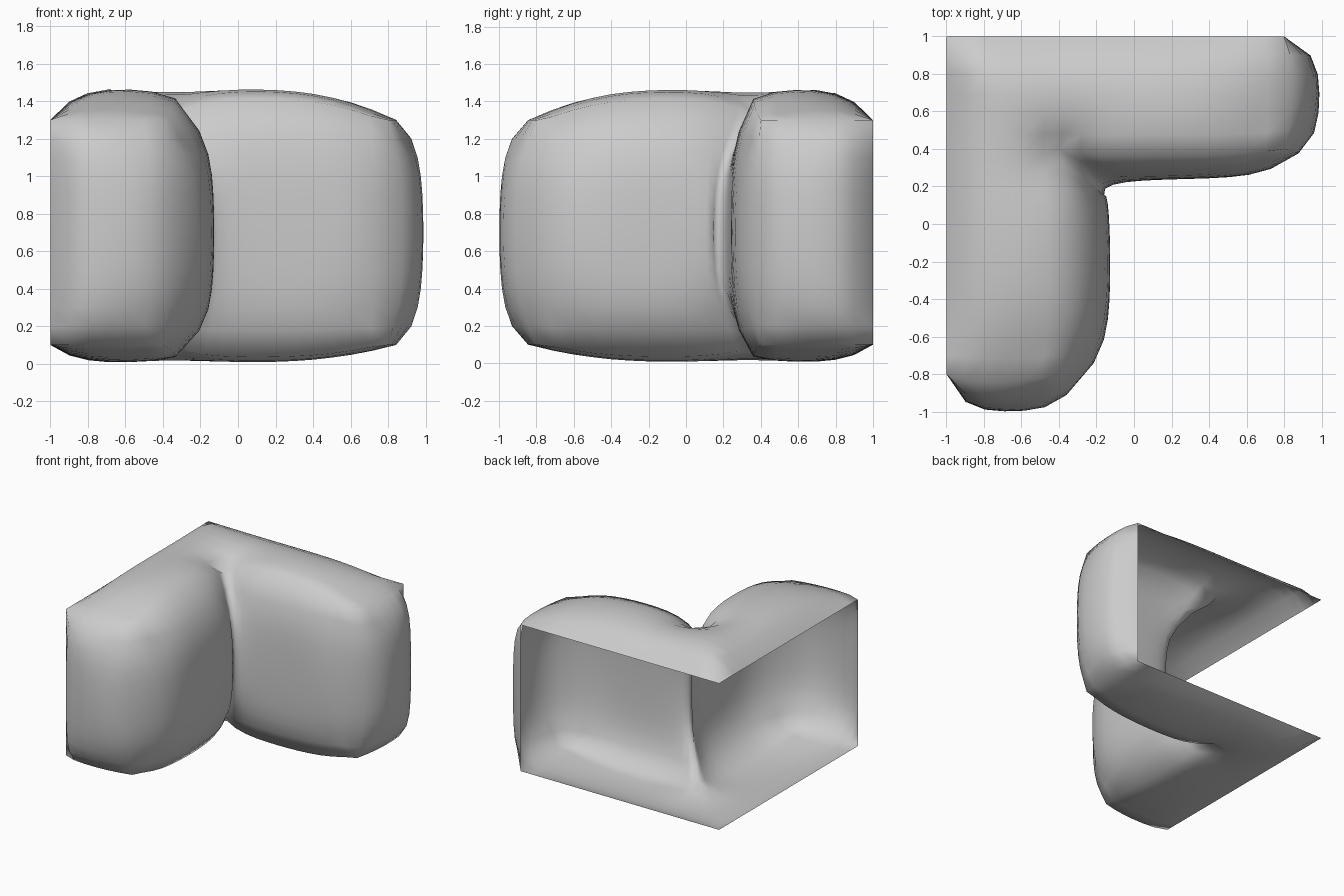
import bpy, bmesh, math
from mathutils import Vector

if "Cube" in bpy.data.objects:
    bpy.data.objects.remove(bpy.data.objects["Cube"])

STEP, Z0, Z1 = 0.1, 0.1, 1.3
INNER = [(0.8, 1.0), (0.8, 0.4), (-0.4, 0.4), (-0.4, -0.8), (-1.0, -0.8)]
PINS = [Vector((x, y, z)) for x, y in INNER[1:4] for z in (Z0, Z1)]

bm = bmesh.new()


def quad(*pts):
    bm.faces.new([bm.verts.new(p) for p in pts])


# L-shaped top and bottom sheets
for i in range(18):
    for j in range(18):
        x, y = -1 + i * STEP, -0.8 + j * STEP
        if i < 6 or j >= 12:
            a, b = x + STEP, y + STEP
            quad((x, y, Z1), (a, y, Z1), (a, b, Z1), (x, b, Z1))
            quad((x, b, Z0), (a, b, Z0), (a, y, Z0), (x, y, Z0))

# inner walls and arm ends; the two outer sides stay open
for (xa, ya), (xb, yb) in zip(INNER, INNER[1:]):
    n = round(math.hypot(xb - xa, yb - ya) / STEP)
    for k in range(n):
        p = (xa + (xb - xa) * k / n, ya + (yb - ya) * k / n)
        q = (xa + (xb - xa) * (k + 1) / n, ya + (yb - ya) * (k + 1) / n)
        for m in range(12):
            z, c = Z0 + m * STEP, Z0 + (m + 1) * STEP
            quad((*p, z), (*p, c), (*q, c), (*q, z))
bmesh.ops.remove_doubles(bm, verts=bm.verts, dist=0.01)
bmesh.ops.recalc_face_normals(bm, faces=bm.faces)
if max(bm.faces, key=lambda f: f.calc_center_median().z).normal.z < 0:
    bmesh.ops.reverse_faces(bm, faces=bm.faces)


def fall(d, s):
    return math.exp(-max(d, 0) / s)


def puff(p):
    """Inflate outward, held fast along the open rim and at the corners."""
    x, y, z = p
    rim = min(1 - y, x + 1)
    pins = 1
    for c in PINS:
        pins *= 1 - fall((p - c).length, 0.15)
    top, bottom = fall(Z1 - z, 0.1), fall(z - Z0, 0.1)
    side = 1 - 0.75 * max(top, bottom)
    wall_x = fall(math.hypot(x + 0.4, max(y - 0.4, 0)), 0.2)
    wall_y = fall(math.hypot(y - 0.4, max(-0.4 - x, 0)), 0.2)
    end_x, end_y = fall(0.8 - x, 0.1), fall(y + 0.8, 0.1)
    nook = fall(math.hypot(x + 0.4, y - 0.4), 0.2)
    # sideways bulge of the walls and ends
    dx = 0.28 * wall_x * (1 - 0.85 * end_y) - 0.03 * nook
    dx += 0.2 * end_x * (1 - 0.6 * fall(y - 0.4, 0.08))
    dy = -0.16 * wall_y * (1 - 0.85 * end_x) - 0.1 * nook
    dy -= 0.21 * end_y * (1 - 0.45 * fall(-0.4 - x, 0.08))
    # crown of the sheets, lower towards the free edges
    crown = (1 - fall(0.8 - x, 0.22)) * (1 - fall(y + 0.8, 0.22))
    crown *= 1 - 0.35 * max(fall(abs(x + 0.4), 0.1) if y <= 0.4 else 0,
                            fall(abs(y - 0.4), 0.1) if x >= -0.4 else 0)
    dz = (0.195 * top - 0.11 * bottom) * crown * (1 - fall(rim, 0.14))
    k = side * (1 - fall(rim, 0.08))
    return p + pins * Vector((dx * k, dy * k, dz))


for v, co in [(v, puff(v.co)) for v in bm.verts]:
    v.co = co

# finished cushion shell
me = bpy.data.meshes.new("corner_cushion")
bm.to_mesh(me)
bm.free()
for poly in me.polygons:
    poly.use_smooth = True
ob = bpy.data.objects.new("corner_cushion", me)
bpy.context.collection.objects.link(ob)
